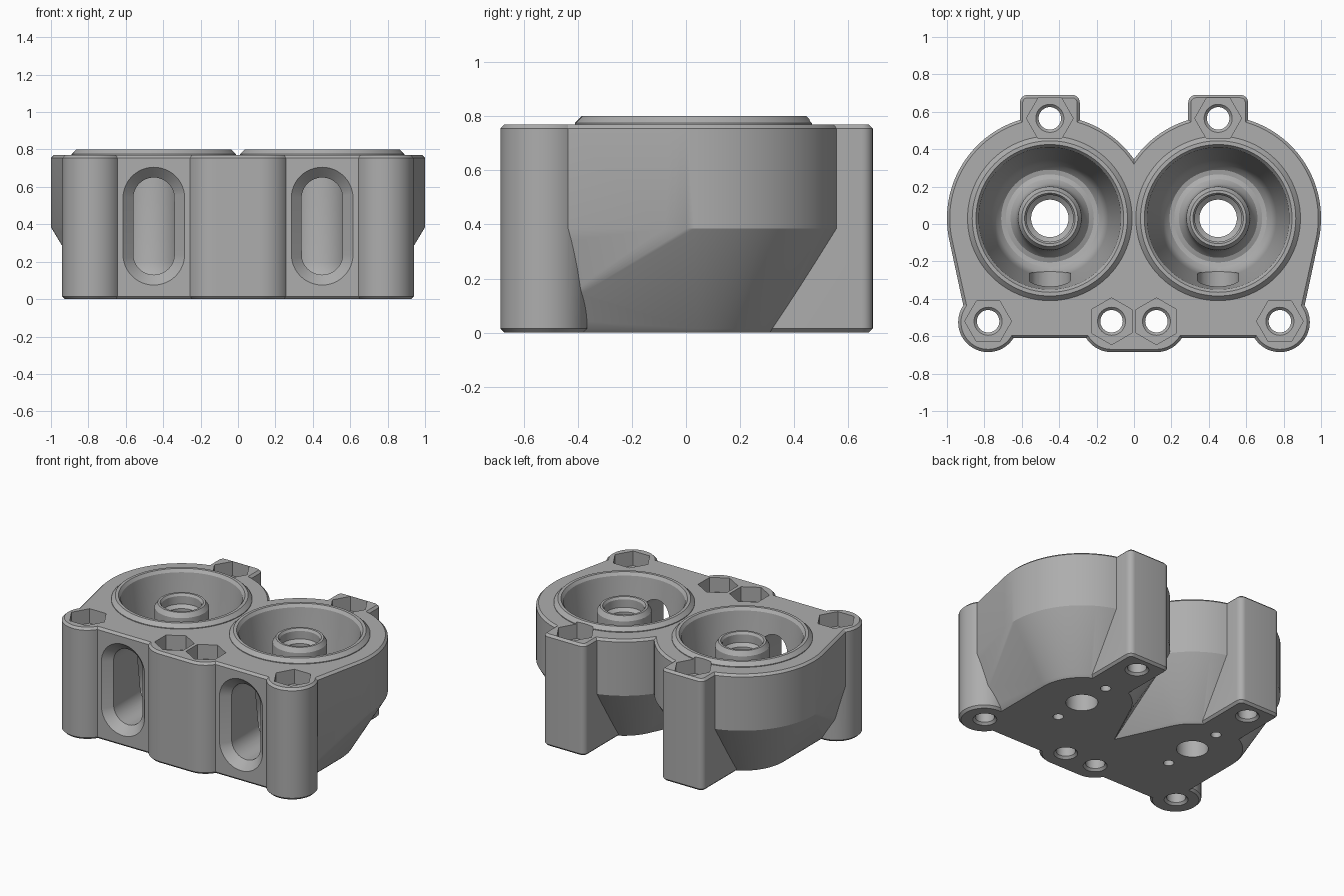
import bpy, bmesh
from math import cos, sin, pi, radians

if "Cube" in bpy.data.objects:
    bpy.data.objects.remove(bpy.data.objects["Cube"])

TOP, EDGE = 0.77, 0.015          # plate height and chamfer size
CUP_X, CUP_Y = 0.45, 0.03        # cup axis
BOLT_Y, BOLT_R = -0.525, 0.16    # front bolt columns


def make_object(name, bm):
    bmesh.ops.recalc_face_normals(bm, faces=bm.faces)
    mesh = bpy.data.meshes.new(name)
    bm.to_mesh(mesh)
    bm.free()
    obj = bpy.data.objects.new(name, mesh)
    bpy.context.collection.objects.link(obj)
    return obj


def circle(x, y, r, n=64, turn=0.0):
    return [(x + r * cos(2 * pi * i / n + turn), y + r * sin(2 * pi * i / n + turn)) for i in range(n)]


def hull(name, sections):
    """Convex solid around flat outlines, each given with its height."""
    bm = bmesh.new()
    for outline, z in sections:
        for x, y in outline:
            bm.verts.new((x, y, z))
    res = bmesh.ops.convex_hull(bm, input=bm.verts)
    junk = [v for v in res["geom_interior"] if isinstance(v, bmesh.types.BMVert)]
    bmesh.ops.delete(bm, geom=junk, context="VERTS")
    bmesh.ops.dissolve_limit(bm, angle_limit=0.001, verts=bm.verts, edges=bm.edges)
    return make_object(name, bm)


def column(name, outline):
    """Full-height post with chamfered ends; outline(inset) gives its section."""
    return hull(name, [(outline(EDGE), 0), (outline(0), EDGE),
                       (outline(0), TOP - EDGE), (outline(EDGE), TOP)])


def revolve(name, profile, x, y, n=64):
    """Solid of revolution; the profile starts and ends on the axis."""
    bm = bmesh.new()
    rings = []
    for r, z in profile:
        if r == 0:
            rings.append([bm.verts.new((x, y, z))] * n)
        else:
            rings.append([bm.verts.new((px, py, z)) for px, py in circle(x, y, r, n)])
    for a, b in zip(rings, rings[1:]):
        for i in range(n):
            j = (i + 1) % n
            quad = list(dict.fromkeys((a[i], a[j], b[j], b[i])))
            bm.faces.new(quad)
    return make_object(name, bm)


def combine(body, tool, operation):
    mod = body.modifiers.new("cut", "BOOLEAN")
    mod.operation, mod.solver, mod.object = operation, "EXACT", tool
    bpy.context.view_layer.objects.active = body
    bpy.ops.object.modifier_apply(modifier=mod.name)
    bpy.data.objects.remove(tool)


def cup_shell(s):
    """Round shell that reaches the flat front wall and tapers below."""
    def upper(e):
        return circle(s * CUP_X, CUP_Y, 0.55 - e, 128) + [
            (s * (0.875 - e), -0.61 + e), (-s * 0.12, -0.61 + e)]

    def lower(e):
        return circle(s * CUP_X, CUP_Y, 0.33 - e, 128) + [
            (s * (0.78 - e), -0.61 + e), (-s * 0.12, -0.61 + e), (-s * 0.12, -0.45)]

    return hull("cup_shell", [(upper(EDGE), TOP), (upper(0), TOP - EDGE),
                              (upper(0), 0.385), (lower(0), EDGE), (lower(EDGE), 0)])


def rear_lug(s):
    def outline(e):
        pts = []
        for dx in (-0.12, 0.12):
            pts += circle(s * CUP_X + dx, 0.65, 0.04 - e, 24)
            pts.append((s * CUP_X + dx * (0.16 - e) / 0.12, 0.2))
        return pts
    return column("rear_lug", outline)


def slot_cutter(s):
    """Rounded upright window with a flared mouth."""
    def outline(r):
        pts = []
        for x, z in circle(0, 0, r, 48):
            pts.append((s * CUP_X + x, z + (0.54 if z > 0 else 0.24)))
        return pts

    def prism(sections):
        bm = bmesh.new()
        loops = [[bm.verts.new((x, y, z)) for x, z in outline(r)] for r, y in sections]
        n = len(loops[0])
        for a, b in zip(loops, loops[1:]):
            for i in range(n):
                bm.faces.new((a[i], a[(i + 1) % n], b[(i + 1) % n], b[i]))
        bm.faces.new(loops[0])
        bm.faces.new(loops[-1])
        return make_object("slot_cutter", bm)
    return prism([(0.185, -0.63), (0.165, -0.61), (0.11, -0.555), (0.11, -0.2)])


# Cup cavity with a hollow boss left standing in the middle
cavity = [(0, 0.82), (0.415, 0.82), (0.395, 0.8), (0.38, 0.78), (0.312, 0.22),
          (0.303, 0.17), (0.285, 0.13), (0.26, 0.105), (0.235, 0.1), (0.21, 0.11),
          (0.185, 0.14), (0.172, 0.2), (0.17, 0.72), (0.15, 0.75), (0.135, 0.75),
          (0.125, 0.735), (0.125, 0.68), (0.1, 0.66), (0.1, -0.02), (0, -0.02)]
rim = [(0, 0.7), (0.44, 0.7), (0.44, 0.775), (0.415, 0.8), (0, 0.8)]
hex_floor = 0.67
bolt_hole = [(0, -0.02), (0.09, -0.02), (0.075, 0), (0.06, 0.015), (0.06, hex_floor - 0.015),
             (0.075, hex_floor), (0.075, hex_floor + 0.02), (0, hex_floor + 0.02)]

# Solid body
body = cup_shell(1)
body.name = body.data.name = "twin_cup_housing"
combine(body, cup_shell(-1), "UNION")
combine(body, column("middle_column", lambda e: circle(0.12, BOLT_Y, BOLT_R - e)
                     + circle(-0.12, BOLT_Y, BOLT_R - e)), "UNION")
for s in (1, -1):
    combine(body, column("corner_column", lambda e: circle(s * 0.78, BOLT_Y, BOLT_R - e)), "UNION")
    combine(body, rear_lug(s), "UNION")
    combine(body, revolve("rim", rim, s * CUP_X, CUP_Y, 96), "UNION")

# Cavities, windows, bolt holes and nut pockets
for s in (1, -1):
    combine(body, revolve("cavity_cutter", cavity, s * CUP_X, CUP_Y, 96), "DIFFERENCE")
    combine(body, slot_cutter(s), "DIFFERENCE")
    for x, y, turn in ((0.78, -0.52, 0), (0.12, -0.52, pi / 6), (CUP_X, 0.565, 0)):
        pocket = circle(s * x, y, 0.125, 6, turn)
        combine(body, hull("nut_pocket", [(pocket, hex_floor), (pocket, 0.85)]), "DIFFERENCE")
        combine(body, revolve("bolt_hole", bolt_hole, s * x, y, 48), "DIFFERENCE")
    for dy in (-0.23, 0.23):
        pilot = circle(s * CUP_X, CUP_Y + dy, 0.033, 24)
        combine(body, hull("pilot_hole", [(pilot, -0.02), (pilot, 0.06)]), "DIFFERENCE")

# Plain grey finish
grey = bpy.data.materials.new("plain_grey")
grey.use_nodes = True
colour = (0.42, 0.42, 0.42, 1)
grey.diffuse_color = colour
grey.node_tree.nodes["Principled BSDF"].inputs["Base Color"].default_value = colour
body.data.materials.clear()
body.data.materials.append(grey)

for obj in bpy.context.selected_objects:
    obj.select_set(False)
body.select_set(True)
bpy.context.view_layer.objects.active = body
bpy.ops.object.shade_smooth_by_angle(angle=radians(28))
